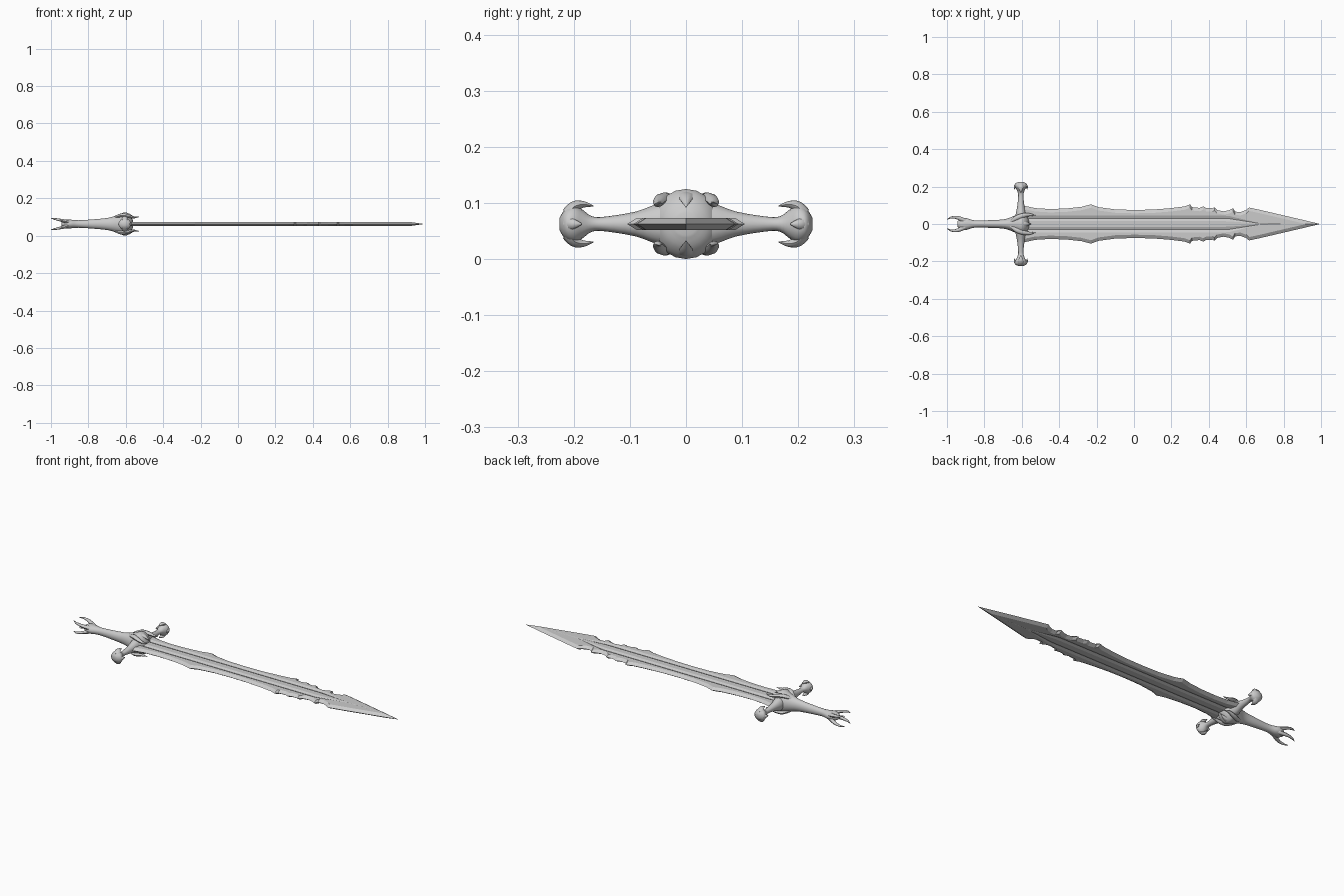
import bpy, bmesh, math
from mathutils import Vector

C = 0.0625  # height of the sword's centre plane


def make_object(name, rings, smooth):
    bm = bmesh.new()
    loops = [[bm.verts.new(p) for p in ring] for ring in rings]
    n = len(loops[0])
    for a, b in zip(loops, loops[1:]):
        for i in range(n):
            bm.faces.new((a[i], a[(i + 1) % n], b[(i + 1) % n], b[i]))
    bm.faces.new(loops[0])
    bm.faces.new(loops[-1])
    bmesh.ops.remove_doubles(bm, verts=bm.verts, dist=1e-5)
    bmesh.ops.recalc_face_normals(bm, faces=bm.faces)
    mesh = bpy.data.meshes.new(name)
    bm.to_mesh(mesh)
    bm.free()
    obj = bpy.data.objects.new(name, mesh)
    bpy.context.collection.objects.link(obj)
    if smooth:
        for o in bpy.context.selected_objects:
            o.select_set(False)
        obj.select_set(True)
        bpy.context.view_layer.objects.active = obj
        bpy.ops.object.shade_smooth_by_angle(angle=math.radians(50))
    return obj


def spline(rows, steps):
    """Catmull-Rom through rows of numbers."""
    rows = [Vector(r) for r in rows]
    out = []
    for i in range(len(rows) - 1):
        p0, p1, p2 = rows[max(i - 1, 0)], rows[i], rows[i + 1]
        p3 = rows[min(i + 2, len(rows) - 1)]
        for s in range(steps):
            t = s / steps
            out.append(0.5 * (2 * p1 + (p2 - p0) * t + (2 * p0 - 5 * p1 + 4 * p2 - p3) * t * t
                              + (3 * p1 - p0 - 3 * p2 + p3) * t ** 3))
    return out + [rows[-1]]


def sweep(name, rows, side, sides=12, steps=3):
    """Elliptical tube; rows are x, y, z (from centre plane), radius along side, other radius."""
    pts = spline(rows, steps)
    pos = [Vector((p[0], p[1], p[2] + C)) for p in pts]
    rings = []
    for i, p in enumerate(pts):
        t = (pos[min(i + 1, len(pos) - 1)] - pos[max(i - 1, 0)]).normalized()
        u = Vector(side)
        u = (u - t * u.dot(t)).normalized()
        v = t.cross(u)
        ra, rb = max(p[3], 0.0005), max(p[4], 0.0005)
        rings.append([pos[i] + u * ra * math.cos(2 * math.pi * k / sides)
                      + v * rb * math.sin(2 * math.pi * k / sides) for k in range(sides)])
    return make_object(name, rings, True)


# Blade: notched outline (x, half width), bevelled edges and two grooves per face
outline = [(-0.6, 0.1), (-0.575, 0.095), (-0.53, 0.085), (-0.45, 0.08), (-0.36, 0.083),
           (-0.28, 0.092), (-0.23, 0.105), (-0.19, 0.09), (-0.1, 0.078), (0, 0.075),
           (0.1, 0.077), (0.2, 0.085), (0.27, 0.094), (0.3, 0.105), (0.31, 0.09),
           (0.35, 0.086), (0.37, 0.094), (0.385, 0.086), (0.42, 0.084), (0.43, 0.09),
           (0.445, 0.074), (0.48, 0.068), (0.51, 0.074), (0.53, 0.085), (0.54, 0.066),
           (0.57, 0.064), (0.6, 0.075), (0.615, 0.088), (0.68, 0.074), (0.92, 0.018), (0.995, 0)]
T = 0.011
rings = []
for x, w in outline:
    inner = max(w - 0.018, 0)
    t = T * min(1, w / 0.018)
    g = 1 if x < 0.5 else max(0, (0.69 - x) / 0.19)
    d = 0.006 * min(1, g)
    half = [(inner, t), (0.045 * g, t), (0.03 * g, t - d), (0.015 * g, t)]
    top = [(w, 0)] + half + [(-y, z) for y, z in reversed(half)]
    sec = top + [(-y, -z) for y, z in top]
    rings.append([(x, y, z + C) for y, z in sec])
make_object("blade", rings, False)

# Grip flaring into the guard's swollen centre
sweep("grip", [(-0.945, 0, 0, 0.012, 0.012), (-0.925, 0, 0, 0.03, 0.022),
               (-0.895, 0, 0, 0.031, 0.023), (-0.85, 0, 0, 0.019, 0.02),
               (-0.76, 0, 0, 0.021, 0.026), (-0.69, 0, 0, 0.026, 0.034),
               (-0.64, 0, 0, 0.044, 0.05), (-0.602, 0, 0, 0.06, 0.0623),
               (-0.575, 0, 0, 0.045, 0.045), (-0.562, 0, 0, 0.02, 0.02)],
      (0, 1, 0), 20, 4)

for sy in (1, -1):
    label = "left" if sy > 0 else "right"
    # Cross guard arm with a mushroom-shaped end
    arm = [(0, 0.035, 0.045), (0.05, 0.028, 0.036), (0.09, 0.02, 0.022), (0.145, 0.014, 0.013),
           (0.168, 0.016, 0.014), (0.185, 0.023, 0.026), (0.2, 0.031, 0.034),
           (0.215, 0.031, 0.027), (0.225, 0.012, 0.012)]
    sweep("guard_arm_" + label, [(-0.605, sy * y, 0, a, b) for y, a, b in arm], (1, 0, 0), 16, 3)
    for sz in (1, -1):
        level = "upper" if sz > 0 else "lower"
        tag = label + "_" + level
        # Curled spikes on the arm ends
        sweep("guard_spike_" + tag,
              [(-0.605, sy * 0.21, sz * 0.018, 0.02, 0.012), (-0.605, sy * 0.199, sz * 0.031, 0.016, 0.01),
               (-0.605, sy * 0.183, sz * 0.035, 0.009, 0.006), (-0.605, sy * 0.165, sz * 0.032, 0.001, 0.001)],
              (1, 0, 0), 8)
        # Claws gripping the blade root
        sweep("blade_claw_" + tag,
              [(-0.66, sy * 0.012, sz * 0.034, 0.008, 0.006), (-0.625, sy * 0.034, sz * 0.046, 0.013, 0.01),
               (-0.59, sy * 0.046, sz * 0.043, 0.012, 0.009), (-0.56, sy * 0.05, sz * 0.036, 0.008, 0.006),
               (-0.528, sy * 0.046, sz * 0.038, 0.001, 0.001)],
              (0, 1, 0), 8)
        # Pommel talons
        sweep("pommel_talon_" + tag,
              [(-0.9, sy * 0.014, sz * 0.008, 0.013, 0.011), (-0.93, sy * 0.029, sz * 0.016, 0.011, 0.009),
               (-0.955, sy * 0.036, sz * 0.022, 0.008, 0.007), (-0.98, sy * 0.034, sz * 0.027, 0.005, 0.005),
               (-1.0, sy * 0.024, sz * 0.03, 0.001, 0.001)],
              (0, 1, 0), 8)
    # Small side barbs on the arm ends, along the blade direction
    for sx in (1, -1):
        sweep("guard_barb_%s_%s" % (label, "front" if sx > 0 else "rear"),
              [(-0.605 + sx * 0.02, sy * 0.212, 0, 0.012, 0.01), (-0.605 + sx * 0.031, sy * 0.2, 0, 0.009, 0.007),
               (-0.605 + sx * 0.034, sy * 0.185, 0, 0.001, 0.001)],
              (0, 0, 1), 8)

# Central spike ornaments on both faces, pointing down the blade
for sz in (1, -1):
    sweep("centre_spike_" + ("upper" if sz > 0 else "lower"),
          [(-0.63, 0, sz * 0.044, 0.012, 0.008), (-0.6, 0, sz * 0.05, 0.018, 0.009),
           (-0.575, 0, sz * 0.044, 0.011, 0.007), (-0.55, 0, sz * 0.03, 0.001, 0.001)],
          (0, 1, 0), 8)
